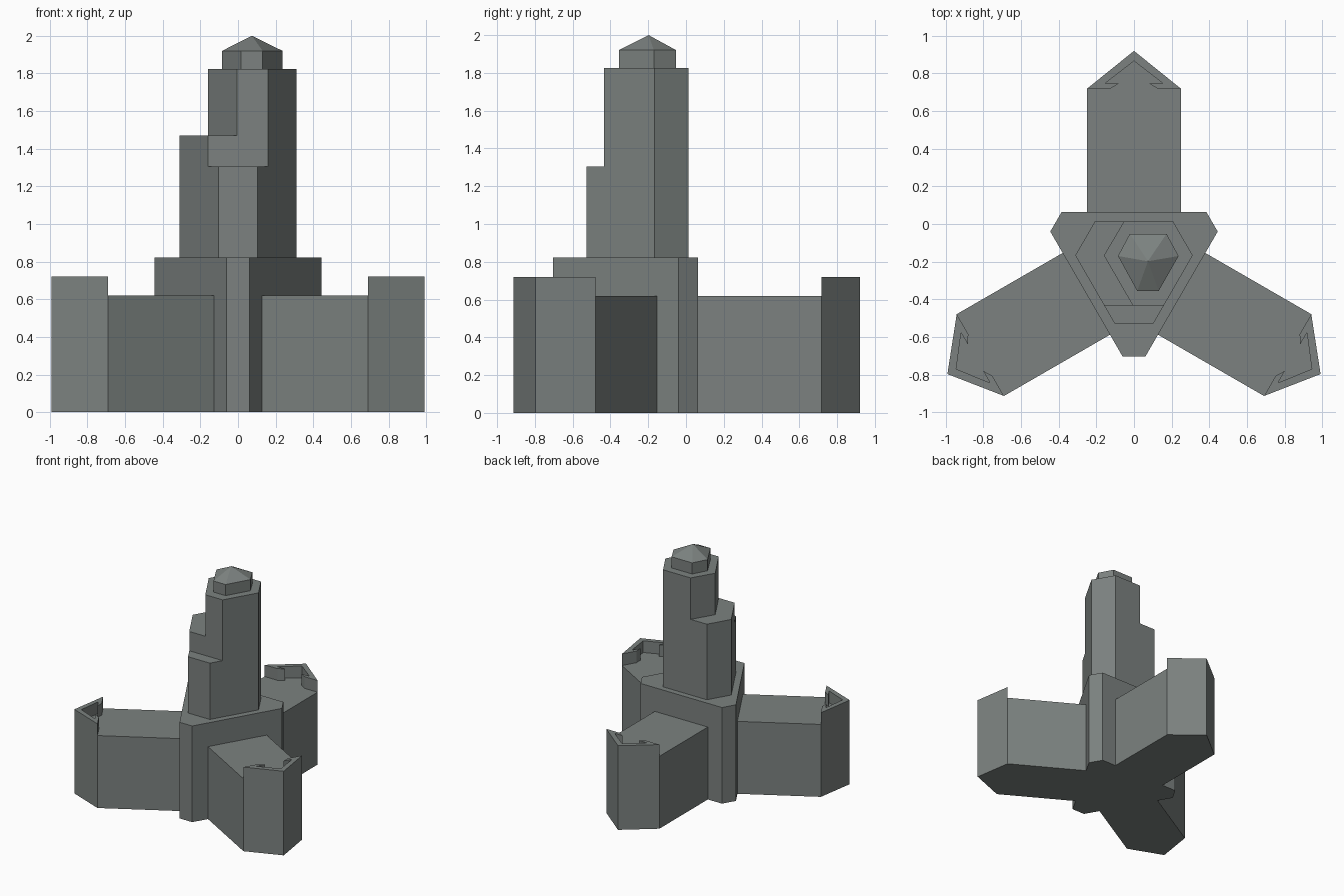
import bpy, bmesh
from math import radians
from mathutils import Matrix, Vector

if "Cube" in bpy.data.objects:
    bpy.data.objects.remove(bpy.data.objects["Cube"])

CENTRE = Vector((0, -0.225, 0))  # axis of the three-fold plan

# Dark grey-green stone
stone = bpy.data.materials.new("dark_stone")
stone.diffuse_color = (0.2, 0.222, 0.214, 1)
stone.use_nodes = True
stone.node_tree.nodes["Principled BSDF"].inputs["Base Color"].default_value = stone.diffuse_color


def turn(deg):
    return Matrix.Translation(CENTRE) @ Matrix.Rotation(radians(deg), 4, 'Z') @ Matrix.Translation(-CENTRE)


def mirrored(half):
    """Close a right-hand half outline with its mirror image."""
    return half + [(-x, y) for x, y in reversed(half) if x != 0]


def prism(name, outline, z0, z1, deg=0, apex=None):
    """Extrude an outline; an apex replaces the flat top with a pointed roof."""
    bm = bmesh.new()
    low = [bm.verts.new((x, y, z0)) for x, y in outline]
    high = [bm.verts.new((x, y, z1)) for x, y in outline]
    bm.faces.new(low)
    tip = bm.verts.new(apex) if apex else None
    if not tip:
        bm.faces.new(high)
    n = len(outline)
    for i in range(n):
        j = (i + 1) % n
        bm.faces.new((low[i], low[j], high[j], high[i]))
        if tip:
            bm.faces.new((high[i], high[j], tip))
    bmesh.ops.recalc_face_normals(bm, faces=bm.faces)
    bm.transform(turn(deg))
    mesh = bpy.data.meshes.new(name)
    bm.to_mesh(mesh)
    bm.free()
    mesh.materials.append(stone)
    obj = bpy.data.objects.new(name, mesh)
    bpy.context.collection.objects.link(obj)
    return obj


# Central hub: triangle with clipped corners
prism("hub", mirrored([(0.385, 0.063), (0.445, -0.04), (0.06, -0.705)]), 0, 0.823)

# Three wings, each ending in a pointed parapet with hooked ends
inner = [(0.128, 0.718), (0.08, 0.747), (0.154, 0.747), (0, 0.866)]
wing = mirrored([(0.251, 0.063), (0.251, 0.718)] + inner)
left_inner = [(-x, y) for x, y in inner]
parapet = [(0.251, 0.718), (0, 0.92), (-0.251, 0.718)] + left_inner + inner[-2::-1]
for i, side in enumerate(("back", "left", "right")):
    prism(side + "_wing", wing, 0, 0.62, 120 * i)
    prism(side + "_parapet", parapet, 0, 0.72, 120 * i)

# Tower with two lower setbacks, on the left and on the front
prism("main_tower", [(-0.053, 0.014), (0.2075, 0.014), (0.312, -0.167),
                     (0.1584, -0.433), (-0.0064, -0.433), (-0.16, -0.167)], 0.823, 1.825)
prism("left_setback", [(-0.2075, 0.014), (-0.053, 0.014), (-0.16, -0.167),
                       (-0.0064, -0.433), (-0.1584, -0.433), (-0.312, -0.167)], 0.823, 1.47)
prism("front_setback", mirrored([(0.1584, -0.433), (0.1035, -0.528)]), 0.823, 1.305)

# Small lantern with a pointed roof
prism("lantern", [(-0.022, -0.052), (0.173, -0.052), (0.237, -0.17),
                  (0.131, -0.356), (0.017, -0.356), (-0.085, -0.17)],
      1.825, 1.92, apex=(0.074, -0.198, 2.0))
